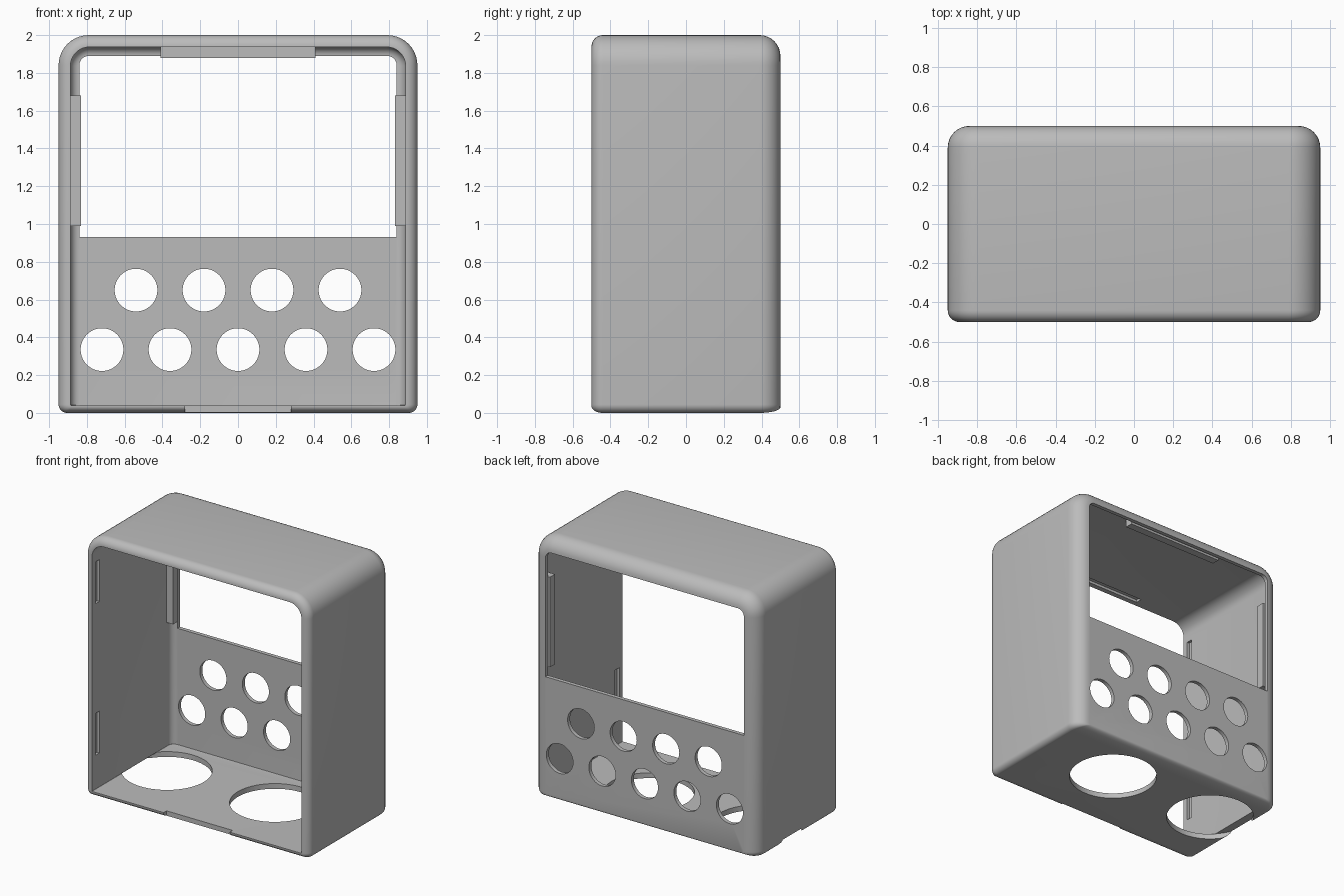
import bpy, bmesh, math
from mathutils import Matrix

if "Cube" in bpy.data.objects:
    bpy.data.objects.remove(bpy.data.objects["Cube"])

grey = bpy.data.materials.new("plain_grey")
grey.diffuse_color = (0.5, 0.5, 0.5, 1)
grey.use_nodes = True
grey.node_tree.nodes["Principled BSDF"].inputs["Base Color"].default_value = grey.diffuse_color


def finish(bm, name):
    bmesh.ops.recalc_face_normals(bm, faces=bm.faces)
    me = bpy.data.meshes.new(name)
    bm.to_mesh(me)
    bm.free()
    ob = bpy.data.objects.new(name, me)
    bpy.context.collection.objects.link(ob)
    me.materials.append(grey)
    return ob


def outline(hw, z0, z1, r_top, r_bot, n=10):
    """Rounded rectangle in x/z with separate top and bottom corner radii."""
    pts = []
    for sx, top, start in ((1, 0, -90), (1, 1, 0), (-1, 1, 90), (-1, 0, 180)):
        r = max(r_top if top else r_bot, 0.002)
        cx, cz = sx * (hw - r), (z1 - r if top else z0 + r)
        for i in range(n + 1):
            a = math.radians(start + 90 * i / n)
            pts.append((cx + r * math.cos(a), cz + r * math.sin(a)))
    return pts


def loft(name, rings):
    """Capped solid through (y, outline) rings."""
    bm = bmesh.new()
    loops = [[bm.verts.new((x, y, z)) for x, z in pts] for y, pts in rings]
    for a, b in zip(loops, loops[1:]):
        for i in range(len(a)):
            j = (i + 1) % len(a)
            bm.faces.new((a[i], a[j], b[j], b[i]))
    bm.faces.new(loops[0])
    bm.faces.new(loops[-1])
    return finish(bm, name)


def box(name, x0, x1, y0, y1, z0, z1):
    bm = bmesh.new()
    bmesh.ops.create_cube(bm, size=1, matrix=Matrix.Translation(
        ((x0 + x1) / 2, (y0 + y1) / 2, (z0 + z1) / 2)) @ Matrix.Diagonal(
        (x1 - x0, y1 - y0, z1 - z0, 1)))
    return finish(bm, name)


def cylinder(name, loc, r, depth, axis, n=64):
    bm = bmesh.new()
    rot = Matrix.Rotation(math.pi / 2, 4, 'X') if axis == 'Y' else Matrix()
    bmesh.ops.create_cone(bm, cap_ends=True, segments=n, radius1=r, radius2=r,
                          depth=depth, matrix=Matrix.Translation(loc) @ rot)
    return finish(bm, name)


def cut(target, cutter):
    bpy.context.view_layer.objects.active = target
    m = target.modifiers.new("cut", 'BOOLEAN')
    m.operation, m.solver, m.object = 'DIFFERENCE', 'EXACT', cutter
    bpy.ops.object.modifier_apply(modifier=m.name)
    bpy.data.objects.remove(cutter, do_unlink=True)


# Outer body: small rounding at the front, larger at the back
def outer(inset, low):
    return outline(0.95 - inset, low, 2 - inset, 0.16 - inset, 0.045 - low)


N = 8
rings = []
for i in range(N + 1):
    a = math.pi / 2 * i / N
    k = 1 - math.sin(a)
    rings.append((-0.44 - 0.06 * math.cos(a), outer(0.06 * k, 0.035 * k)))
for i in range(N + 1):
    a = math.pi / 2 * i / N
    k = 1 - math.cos(a)
    rings.append((0.39 + 0.11 * math.sin(a), outer(0.11 * k, 0.03 * k)))
case = loft("case", rings)


# Inner cavity with a rounded rear edge
def inner(inset):
    return outline(0.887 - inset, 0.04, 1.937 - inset, 0.1 - inset, 0.004)


rings = [(-0.6, inner(0))]
for i in range(N + 1):
    a = math.pi / 2 * i / N
    rings.append((0.42 + 0.05 * math.sin(a), inner(0.047 * (1 - math.cos(a)))))
cut(case, loft("cavity", rings))

# Rear window
win = outline(0.84, 0.93, 1.89, 0.05, 0.002)
cut(case, loft("window", [(0.4, win), (0.6, win)]))

# Two rows of round button holes in the back panel
for z, xs in ((0.65, (-0.54, -0.18, 0.18, 0.54)),
              (0.335, (-0.72, -0.36, 0, 0.36, 0.72))):
    for x in xs:
        cut(case, cylinder("hole", (x, 0.5, z), 0.113, 0.2, 'Y'))

# Two large holes in the floor; the left one breaks into the side wall
for x in (-0.655, 0.26):
    cut(case, cylinder("floor_hole", (x, 0.075, -0.03), 0.315, 0.142, 'Z', 96))

# Pry notch in the front bottom lip
cut(case, box("notch", -0.28, 0.28, -0.6, -0.465, -0.1, 0.1))

# Snap grooves behind the front lip
for z0, z1 in ((0.30, 0.62), (1.46, 1.78)):
    for s in (-1, 1):
        x0, x1 = sorted((s * 0.86, s * 0.907))
        cut(case, box("groove", x0, x1, -0.46, -0.41, z0, z1))
cut(case, box("groove", -0.41, 0.41, -0.46, -0.41, 1.9, 1.957))

# Retaining bars around the rear window
bars = [box("top_bar", -0.41, 0.41, 0.40, 0.46, 1.88, 1.945),
        box("left_bar", -0.895, -0.83, 0.40, 0.46, 0.99, 1.68),
        box("right_bar", 0.83, 0.895, 0.40, 0.46, 0.99, 1.68)]

bpy.ops.object.select_all(action='DESELECT')
case.select_set(True)
bpy.context.view_layer.objects.active = case
bpy.ops.object.shade_smooth_by_angle(angle=math.radians(30))
